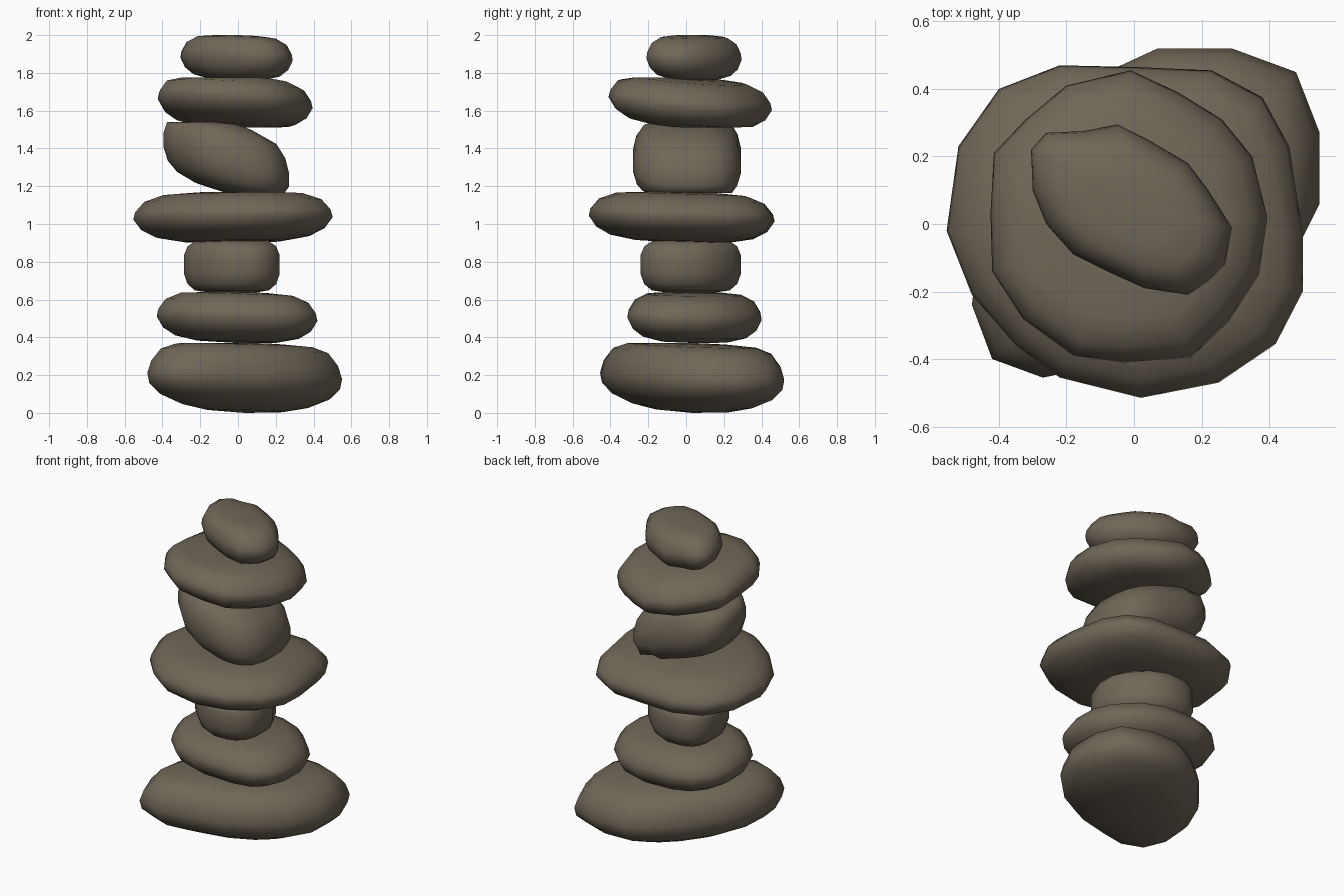
import bpy, bmesh, math
from mathutils import Vector

if "Cube" in bpy.data.objects:
    bpy.data.objects.remove(bpy.data.objects["Cube"])

stone_mat = bpy.data.materials.new("warm grey stone")
stone_mat.diffuse_color = (0.16, 0.135, 0.097, 1)
stone_mat.use_nodes = True
stone_mat.node_tree.nodes["Principled BSDF"].inputs["Base Color"].default_value = stone_mat.diffuse_color


def rounded(*reach):
    """Rounded 16-gon from the reach in 8 directions (E, NE, N, NW, W, SW, S, SE)."""
    dirs = [Vector((math.cos(i * math.pi / 4), math.sin(i * math.pi / 4))) for i in range(8)]
    corners = []
    for i in range(8):
        a, b = dirs[i], dirs[(i + 1) % 8]
        ha, hb = reach[i], reach[(i + 1) % 8]
        det = a.x * b.y - a.y * b.x
        corners.append(Vector(((ha * b.y - hb * a.y) / det, (a.x * hb - b.x * ha) / det)))
    pts = []
    for i in range(8):
        p, q = corners[i], corners[(i + 1) % 8]
        pts += [p.lerp(q, 0.23), p.lerp(q, 0.77)]
    return pts


def stone(name, z0, z1, pts, rings, tilt=(0, 0)):
    """Stack scaled copies of the outline; rings are (scale, height fraction)."""
    pts = [Vector(p) for p in pts]
    c = Vector([(min(p[k] for p in pts) + max(p[k] for p in pts)) / 2 for k in (0, 1)])
    bm = bmesh.new()

    def vert(offset, f):
        z = z0 + f * (z1 - z0) + offset.x * tilt[0] + offset.y * tilt[1]
        return bm.verts.new((c.x + offset.x, c.y + offset.y, min(max(z, z0), z1)))

    loops = [[vert((p - c) * s, f) for p in pts] for s, f in rings]
    n = len(pts)
    for lo, hi in zip(loops, loops[1:]):
        for i in range(n):
            j = (i + 1) % n
            bm.faces.new((lo[i], lo[j], hi[j], hi[i]))
    bottom, top = vert(Vector((0, 0)), 0), vert(Vector((0, 0)), 1)
    for i in range(n):
        j = (i + 1) % n
        bm.faces.new((bottom, loops[0][j], loops[0][i]))
        bm.faces.new((top, loops[-1][i], loops[-1][j]))
    for f in bm.faces:
        f.smooth = True
    bmesh.ops.recalc_face_normals(bm, faces=bm.faces)
    me = bpy.data.meshes.new(name)
    bm.to_mesh(me)
    bm.free()
    me.materials.append(stone_mat)
    bpy.context.collection.objects.link(bpy.data.objects.new(name, me))


# side profiles
FLAT = [(.5, .03), (.77, .12), (.92, .27), (1, .48), (.98, .62), (.89, .82), (.7, .95), (.4, .99)]
BASE = [(.4, .03), (.65, .1), (.87, .23), (.98, .38), (1, .52), (.96, .7), (.86, .88), (.7, .96), (.4, .99)]
BOXY = [(.5, .01), (.78, .05), (.93, .17), (1, .35), (1, .72), (.93, .88), (.77, .98), (.4, 1)]
SLANT = [(.5, .01), (.78, .08), (.93, .2), (1, .38), (1, .56), (.94, .75), (.8, .91), (.4, 1)]

# outlines seen from above, anticlockwise
base = [(.55, .06), (.55, .27), (.48, .45), (.29, .52), (.07, .52), (-.06, .46), (-.21, .34),
        (-.37, .15), (-.46, -.05), (-.48, -.24), (-.42, -.4), (-.27, -.455), (-.1, -.42),
        (.13, -.36), (.33, -.25), (.46, -.12)]
plate = [(.5, -.03), (.46, .23), (.38, .375), (.23, .455), (0, .465), (-.22, .47), (-.4, .4),
         (-.52, .23), (-.555, -.02), (-.48, -.21), (-.35, -.36), (-.22, -.455), (.02, -.515),
         (.25, -.47), (.42, -.355), (.5, -.2)]
upper = [(.395, .02), (.35, .2), (.26, .31), (.13, .39), (-.01, .455), (-.2, .41), (-.32, .31),
         (-.415, .21), (-.425, .03), (-.42, -.14), (-.33, -.28), (-.18, -.39), (-.03, -.41),
         (.17, -.395), (.28, -.29), (.37, -.15)]
top = [(.29, -.01), (.22, .1), (.16, .18), (.05, .245), (-.05, .295), (-.15, .275), (-.26, .27),
       (-.305, .22), (-.3, .1), (-.26, 0), (-.18, -.09), (-.08, -.14), (.03, -.19), (.16, -.21),
       (.22, -.17), (.27, -.12)]

# stones from the bottom up
stone("base_stone", 0, .37, base, BASE, (-.02, -.03))
stone("second_stone", .37, .64, rounded(.42, .407, .40, .465, .43, .366, .31, .407), FLAT, (-.03, -.02))
stone("small_block_stone", .635, .915, rounded(.22, .221, .29, .343, .285, .235, .24, .25), BOXY)
stone("wide_plate_stone", .90, 1.17, plate, FLAT, (.01, -.03))
stone("slanted_stone", 1.165, 1.54, rounded(.27, .305, .29, .407, .395, .326, .28, .297), SLANT, (-.32, -.03))
stone("upper_plate_stone", 1.51, 1.775, upper, FLAT, (-.06, -.08))
stone("top_stone", 1.76, 2.0, top, FLAT, (-.04, -.03))
